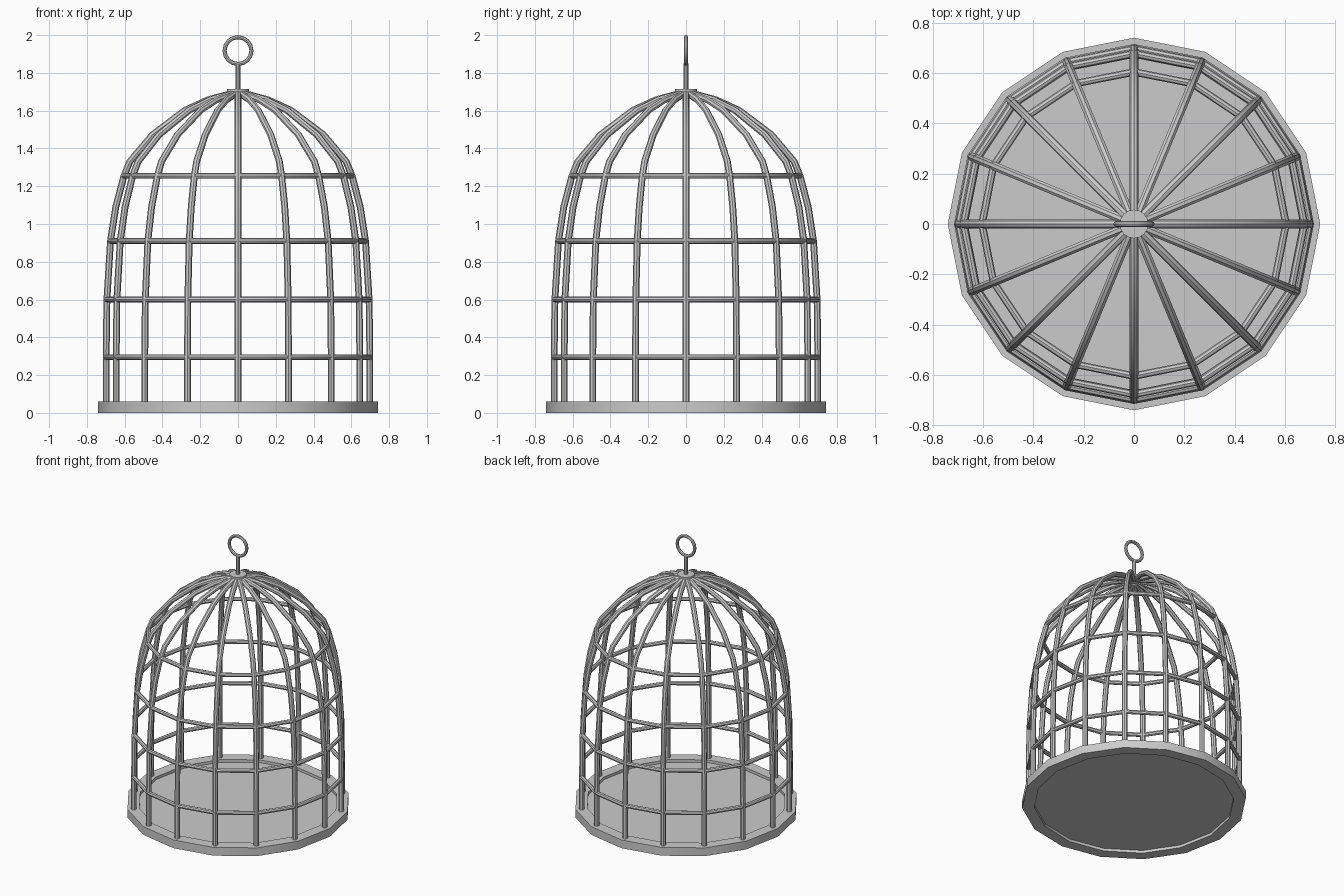
import bpy, bmesh
from math import sin, cos, pi, radians

if "Cube" in bpy.data.objects:
    bpy.data.objects.remove(bpy.data.objects["Cube"])

N = 16  # ribs and sides


def finish(obj, name):
    obj.name = name
    bpy.ops.object.select_all(action='DESELECT')
    obj.select_set(True)
    bpy.context.view_layer.objects.active = obj
    bpy.ops.object.shade_smooth_by_angle(angle=radians(35))


def cylinder(name, radius, z0, z1, sides=N):
    bpy.ops.mesh.primitive_cylinder_add(vertices=sides, radius=radius, depth=z1 - z0,
                                        location=(0, 0, (z0 + z1) / 2))
    finish(bpy.context.object, name)


def torus(name, major, minor, z, segs, sides, rot=(0, 0, 0)):
    bpy.ops.mesh.primitive_torus_add(major_radius=major, minor_radius=minor, major_segments=segs,
                                     minor_segments=sides, location=(0, 0, z), rotation=rot)
    finish(bpy.context.object, name)


def lathe(name, profile):
    # closed profile of (radius, z) swept round the z axis
    bm = bmesh.new()
    loops = [[bm.verts.new((r * cos(2 * pi * i / N), r * sin(2 * pi * i / N), z))
              for r, z in profile] for i in range(N)]
    k = len(profile)
    for i in range(N):
        a, b = loops[i], loops[(i + 1) % N]
        for j in range(k):
            bm.faces.new((a[j], b[j], b[(j + 1) % k], a[(j + 1) % k]))
    bmesh.ops.recalc_face_normals(bm, faces=bm.faces)
    mesh = bpy.data.meshes.new(name)
    bm.to_mesh(mesh)
    bm.free()
    obj = bpy.data.objects.new(name, mesh)
    bpy.context.collection.objects.link(obj)
    finish(obj, name)


# Base rim and recessed floor
lathe("base_rim", [(0.66, 0), (0.74, 0), (0.74, 0.06), (0.66, 0.06)])
cylinder("floor", 0.665, 0.02, 0.04)

# Domed ribs
path = [(0.698, 0.04), (0.698, 0.3), (0.694, 0.6), (0.675, 0.91), (0.647, 1.09), (0.605, 1.25),
        (0.573, 1.33), (0.453, 1.472), (0.28, 1.602), (0.16, 1.657), (0.03, 1.692)]
curve = bpy.data.curves.new("ribs", 'CURVE')
curve.dimensions = '3D'
curve.twist_mode = 'MINIMUM'
curve.bevel_depth = 0.018
curve.bevel_resolution = 2
curve.use_fill_caps = True
for i in range(N):
    a = 2 * pi * i / N
    spline = curve.splines.new('POLY')
    spline.points.add(len(path) - 1)
    for p, (r, z) in zip(spline.points, path):
        p.co = (r * cos(a), r * sin(a), z, 1)
ribs = bpy.data.objects.new("ribs", curve)
bpy.context.collection.objects.link(ribs)
bpy.ops.object.select_all(action='DESELECT')
ribs.select_set(True)
bpy.context.view_layer.objects.active = ribs
bpy.ops.object.convert(target='MESH')
finish(bpy.context.object, "ribs")

# Horizontal hoops
for i, (r, z) in enumerate([(0.70, 0.295), (0.696, 0.6), (0.677, 0.91), (0.604, 1.255)]):
    torus(f"hoop_{i + 1}", r, 0.015, z, N, 8)

# Cap, stem and hanging ring
cylinder("cap", 0.057, 1.685, 1.715)
cylinder("stem", 0.013, 1.69, 1.85, 8)
torus("hanging_ring", 0.071, 0.011, 1.918, 16, 8, (pi / 2, 0, 0))
